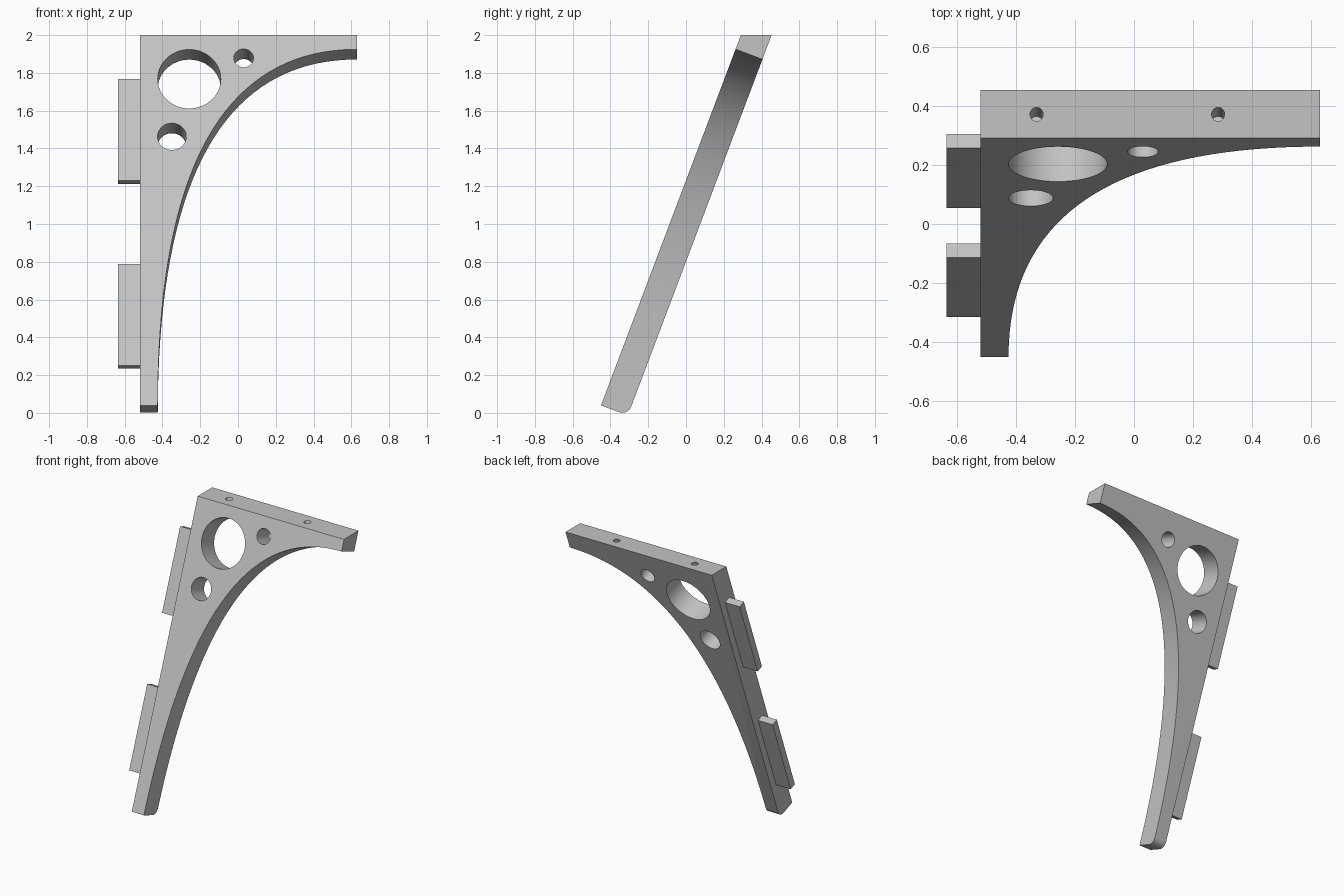
import bpy, bmesh, math
from mathutils import Matrix, Vector

if "Cube" in bpy.data.objects:
    bpy.data.objects.remove(bpy.data.objects["Cube"])

# Panel frame: local x across, y up along the slope, z out of the front face
LEAN = math.radians(20.7)
FRAME = Matrix.Translation((0, -0.45, 0.04)) @ Matrix.Rotation(math.pi / 2 - LEAN, 4, "X")
THICK = 0.152
LEFT, RIGHT, FOOT = -0.52, 0.63, -0.425
TOP, TIP = 2.095, 2.015

grey = bpy.data.materials.new("light grey")
grey.use_nodes = True
colour = (0.55, 0.55, 0.55, 1)
grey.diffuse_color = colour
grey.node_tree.nodes["Principled BSDF"].inputs["Base Color"].default_value = colour


def finish(bm, name):
    bmesh.ops.recalc_face_normals(bm, faces=bm.faces)
    mesh = bpy.data.meshes.new(name)
    bm.to_mesh(mesh)
    bm.free()
    mesh.materials.append(grey)
    obj = bpy.data.objects.new(name, mesh)
    obj.matrix_world = FRAME
    bpy.context.collection.objects.link(obj)
    return obj


def block(name, low, high):
    bm = bmesh.new()
    bmesh.ops.create_cube(bm, size=1)
    low, high = Vector(low), Vector(high)
    bmesh.ops.scale(bm, vec=high - low, verts=bm.verts)
    bmesh.ops.translate(bm, vec=(low + high) / 2, verts=bm.verts)
    return finish(bm, name)


def drill(target, centre, radius, depth, along_slope=False):
    """Cut a round hole, either through the panel or down its length."""
    bm = bmesh.new()
    turn = Matrix.Rotation(math.pi / 2 if along_slope else 0, 4, "X")
    bmesh.ops.create_cone(bm, cap_ends=True, segments=48, radius1=radius, radius2=radius,
                          depth=depth, matrix=Matrix.Translation(centre) @ turn)
    cutter = finish(bm, "hole_cutter")
    cutter.hide_render = True
    mod = target.modifiers.new("hole", "BOOLEAN")
    mod.operation = "DIFFERENCE"
    mod.solver = "EXACT"
    mod.object = cutter
    bpy.context.view_layer.update()
    bpy.context.view_layer.objects.active = target
    bpy.ops.object.modifier_apply(modifier=mod.name)
    bpy.data.objects.remove(cutter)


# Bracket outline: straight back edge and top, curved inner edge
STEPS = 36
outline = [(RIGHT, TOP), (LEFT, TOP), (LEFT, 0)]
for i in range(STEPS + 1):
    t = i / STEPS
    outline.append((FOOT + (RIGHT - FOOT) * t * t, TIP * (1 - (1 - t) ** 2)))

bm = bmesh.new()
front = bm.faces.new([bm.verts.new((x, y, 0)) for x, y in outline])
extruded = bmesh.ops.extrude_face_region(bm, geom=[front], use_keep_orig=True)
rear = [v for v in extruded["geom"] if isinstance(v, bmesh.types.BMVert)]
for v in rear:
    v.co.z = -THICK
    if v.co.y > TOP - 0.01:  # level the top surface
        v.co.y += THICK * math.tan(LEAN)
# Rounded rear edge of the foot
foot_edge = [e for e in bm.edges if all(v.co.y < 0.001 and v.co.z < -0.1 for v in e.verts)]
bmesh.ops.bevel(bm, geom=foot_edge, offset=0.05, segments=8, profile=0.5, affect="EDGES")
bracket = finish(bm, "bracket_panel")

# Round openings through the panel
for x, y, radius in [(-0.258, 1.847, 0.167), (0.03, 1.965, 0.052), (-0.35, 1.521, 0.076)]:
    drill(bracket, (x, y, -THICK / 2), radius, 0.5)

# Blind screw holes in the top
for x in (-0.33, 0.285):
    drill(bracket, (x, 2.144, -THICK / 2), 0.022, 0.2, along_slope=True)

bpy.ops.object.select_all(action="DESELECT")
bracket.select_set(True)
bpy.context.view_layer.objects.active = bracket
bpy.ops.object.shade_smooth_by_angle(angle=math.radians(30))

# Tenons on the straight side
for name, low, high in [("upper_tenon", 1.292, 1.866), ("lower_tenon", 0.246, 0.819)]:
    block(name, (-0.635, low, -0.101), (LEFT, high, -0.051))
